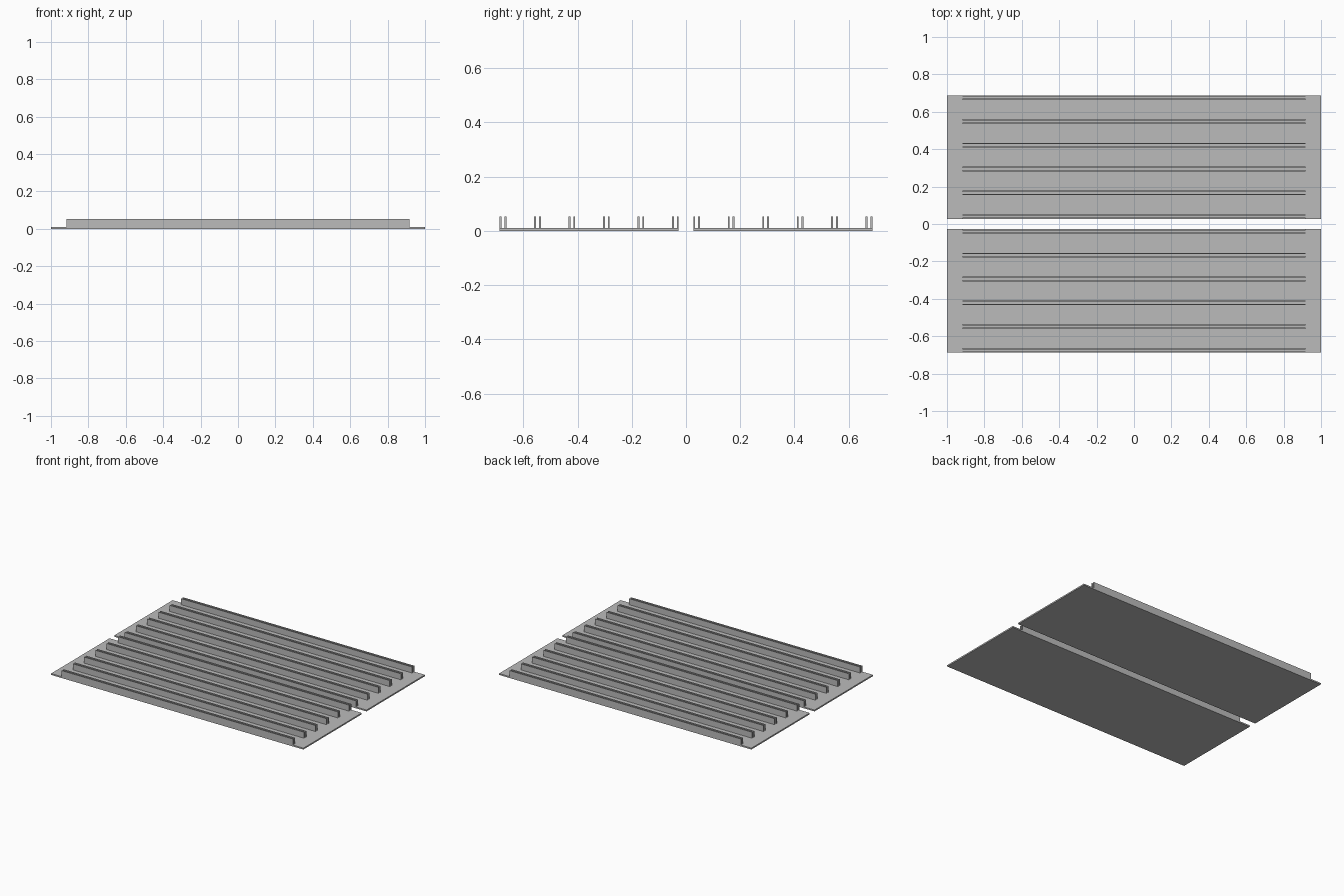
import bpy

if "Cube" in bpy.data.objects:
    bpy.data.objects.remove(bpy.data.objects["Cube"])

grey = bpy.data.materials.new("plain grey")
grey.diffuse_color = (0.5, 0.5, 0.5, 1)
grey.use_nodes = True
grey.node_tree.nodes["Principled BSDF"].inputs["Base Color"].default_value = grey.diffuse_color

PLATE_TOP, FIN_TOP = 0.01, 0.053
INNER, OUTER = 0.027, 0.688      # y extent of each panel
PAIR, FIN = 0.025, 0.007         # outer width of a fin pair, fin thickness


def box(name, x, y0, y1, z0, z1):
    bpy.ops.mesh.primitive_cube_add(size=1, location=(0, (y0 + y1) / 2, (z0 + z1) / 2))
    ob = bpy.context.object
    ob.name = name
    ob.scale = (2 * x, y1 - y0, z1 - z0)
    bpy.ops.object.transform_apply(location=False, rotation=False, scale=True)
    ob.data.materials.append(grey)


for side, start in (("front", -OUTER), ("back", INNER)):
    # Flat base panel
    box(side + "_panel", 1.0, start, start + OUTER - INNER, 0, PLATE_TOP)
    # Six pairs of upright fins, flush with both panel edges
    step = (OUTER - INNER - PAIR) / 5
    for i in range(6):
        y = start + i * step
        box(f"{side}_fin_{i}_a", 0.917, y, y + FIN, PLATE_TOP, FIN_TOP)
        box(f"{side}_fin_{i}_b", 0.917, y + PAIR - FIN, y + PAIR, PLATE_TOP, FIN_TOP)
